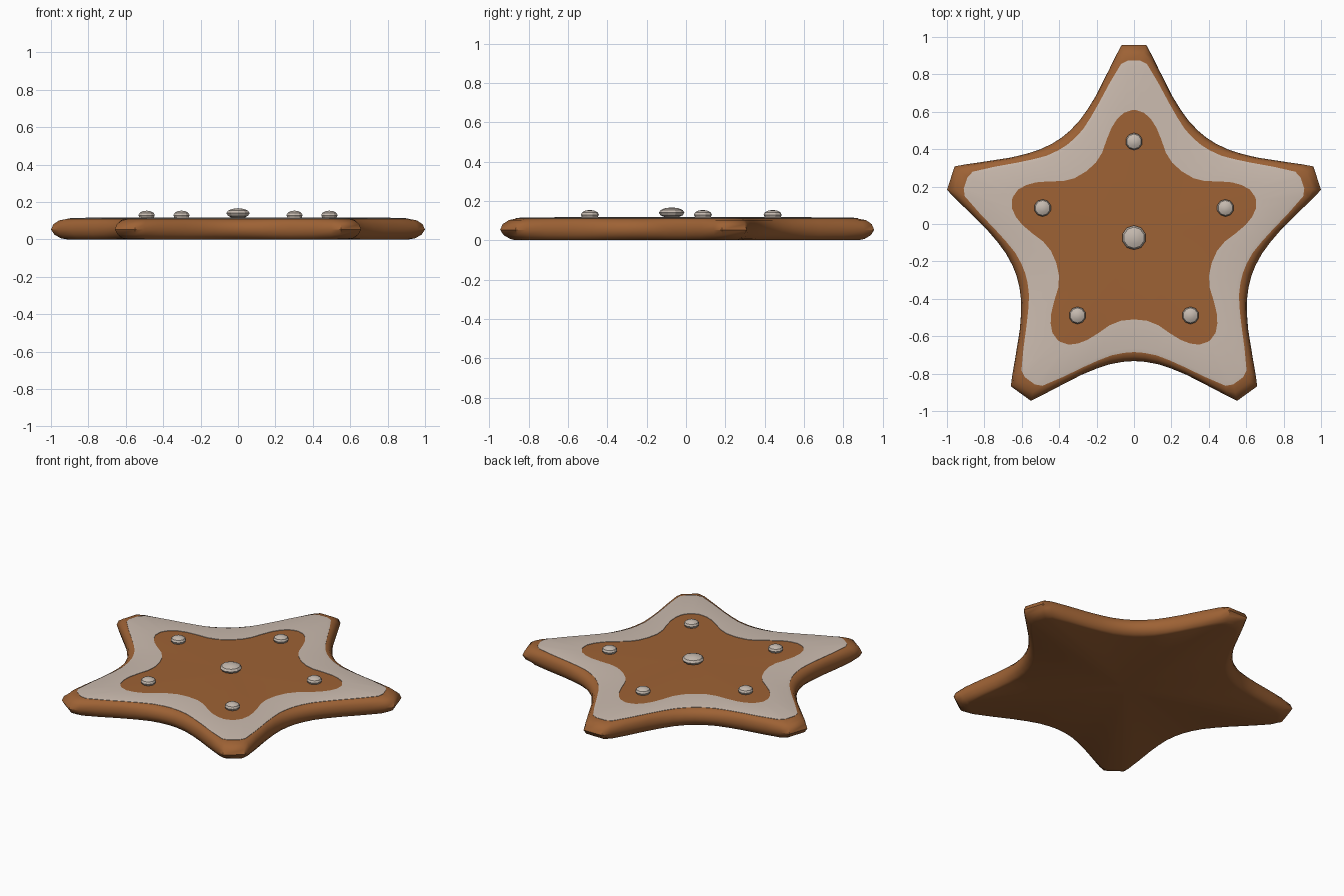
import bpy, bmesh, math
from mathutils import Vector, Matrix

cube = bpy.data.objects.get("Cube")
if cube:
    bpy.data.objects.remove(cube)

CENTRE = Vector((0, -0.073, 0))


def material(name, rgb):
    m = bpy.data.materials.new(name)
    m.diffuse_color = (*rgb, 1)
    m.use_nodes = True
    bsdf = m.node_tree.nodes["Principled BSDF"]
    bsdf.inputs["Base Color"].default_value = (*rgb, 1)
    bsdf.inputs["Roughness"].default_value = 0.6
    return m


biscuit = material("baked biscuit brown", (0.34, 0.122, 0.035))
cream = material("cream icing", (0.60, 0.50, 0.43))
pearl = material("pearl grey", (0.56, 0.49, 0.43))

# Half profiles from the notch between two arms out to the arm tip:
# (sideways distance, distance from the centre)
EDGE = [(0, .66), (.06, .664), (.13, .677), (.2, .70),
        (.28, .733), (.42, .805), (.5, .847), (.552, .872)]
ICING_OUT = [(0, .612), (.055, .616), (.12, .629), (.19, .656),
             (.27, .692), (.38, .745), (.49, .792), (.53, .785)]
ICING_IN = [(0, .437), (.07, .444), (.13, .468), (.19, .51),
            (.25, .547), (.30, .566), (.35, .572), (.395, .557)]


def star(half):
    """Mirror a half profile and repeat it round the five notches."""
    notch = [(-t, v) for t, v in reversed(half[1:])] + half
    return [Matrix.Rotation(math.radians(72 * k), 3, 'Z') @ Vector((t, -v, 0))
            for k in range(5) for t, v in notch]


def blend(a, b, f, z):
    return [p.lerp(q, f) + Vector((0, 0, z)) for p, q in zip(a, b)]


def finish(bm, name, mat, angle):
    bmesh.ops.recalc_face_normals(bm, faces=bm.faces)
    mesh = bpy.data.meshes.new(name)
    bm.to_mesh(mesh)
    bm.free()
    mesh.materials.append(mat)
    obj = bpy.data.objects.new(name, mesh)
    obj.location = CENTRE
    bpy.context.collection.objects.link(obj)
    bpy.ops.object.select_all(action='DESELECT')
    obj.select_set(True)
    bpy.context.view_layer.objects.active = obj
    bpy.ops.object.shade_smooth_by_angle(angle=math.radians(angle))
    return obj


def loft(name, rows, mat, caps=None):
    """Skin closed rows; caps gives the heights of the end centres, else a ring."""
    bm = bmesh.new()
    rings = [[bm.verts.new(p) for p in row] for row in rows]
    n = len(rings[0])
    pairs = list(zip(rings, rings[1:]))
    if caps is None:
        pairs.append((rings[-1], rings[0]))
    for a, b in pairs:
        for i in range(n):
            j = (i + 1) % n
            bm.faces.new((a[i], a[j], b[j], b[i]))
    if caps is not None:
        for ring, z in ((rings[0], caps[0]), (rings[-1], caps[1])):
            mid = bm.verts.new((0, 0, z))
            for i in range(n):
                bm.faces.new((ring[i], ring[(i + 1) % n], mid))
    return finish(bm, name, mat, 40)


edge, outer, inner = star(EDGE), star(ICING_OUT), star(ICING_IN)

# Biscuit body with a rounded rim
RIM = [(1, 0), (.6, .006), (.2, .026), (0, .053), (.15, .082), (.5, .102), (1, .11)]
rows = [blend(edge, outer, f, z) for f, z in RIM]
rows.append(blend(inner, inner, 0, .114))
loft("biscuit_body", rows, biscuit, (0, .114))

# Thin band of icing
BAND = [(0, .107), (0, .112), (.12, .1155), (1, .117), (1, .111)]
loft("icing_band", [blend(outer, inner, f, z) for f, z in BAND], cream)


# Flattened sugar pearls
def sugar_pearl(name, x, y, z, radius, half_height):
    bm = bmesh.new()
    bmesh.ops.create_uvsphere(bm, u_segments=10, v_segments=6, radius=1)
    bmesh.ops.scale(bm, vec=(radius, radius, half_height), verts=bm.verts)
    bmesh.ops.translate(bm, vec=(x, y, z), verts=bm.verts)
    finish(bm, name, pearl, 25)


sugar_pearl("centre_pearl", 0, 0, .14, .065, .027)
for k in range(5):
    a = math.radians(90 + 72 * k)
    sugar_pearl(f"arm_pearl_{k + 1}", .514 * math.cos(a), .514 * math.sin(a), .129, .046, .025)
